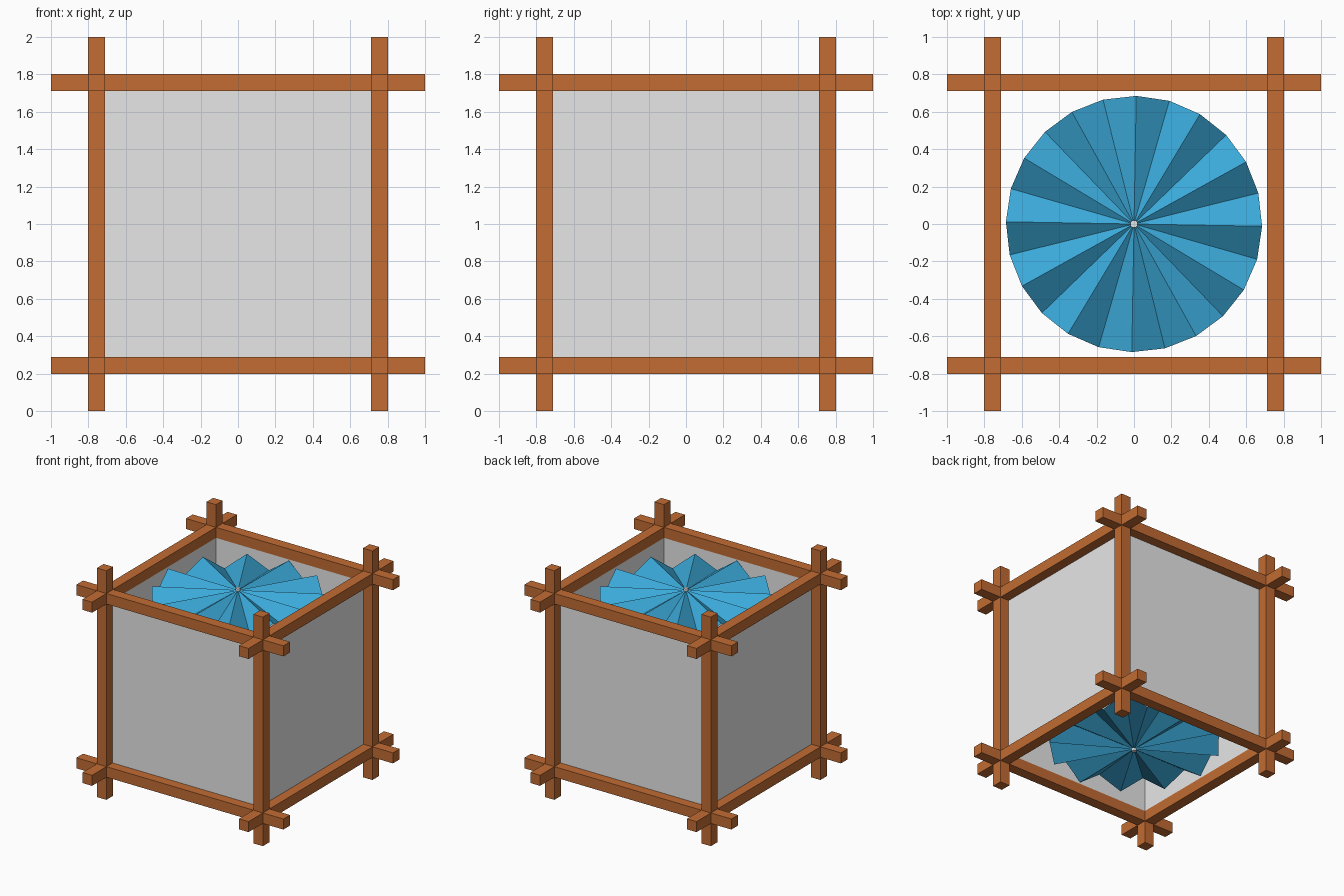
import bpy, bmesh, math

if "Cube" in bpy.data.objects:
    bpy.data.objects.remove(bpy.data.objects["Cube"])


def material(name, rgb):
    m = bpy.data.materials.new(name)
    m.diffuse_color = (*rgb, 1.0)
    m.use_nodes = True
    m.node_tree.nodes["Principled BSDF"].inputs["Base Color"].default_value = m.diffuse_color
    return m


WOOD = material("brown wood", (0.539, 0.150, 0.033))
PAPER = material("pale paper", (0.80, 0.80, 0.80))
BLUE = material("blue pleats", (0.044, 0.402, 0.701))


def finish(bm, name, mat):
    mesh = bpy.data.meshes.new(name)
    bm.to_mesh(mesh)
    bm.free()
    mesh.materials.append(mat)
    obj = bpy.data.objects.new(name, mesh)
    bpy.context.collection.objects.link(obj)
    return obj


def box(name, centre, size, mat):
    bm = bmesh.new()
    bmesh.ops.create_cube(bm, size=1)
    for v in bm.verts:
        v.co = [c + s * k for c, s, k in zip(centre, size, v.co)]
    return finish(bm, name, mat)


# Frame: four crossing beams along each axis, overshooting the corners
T, OFF = 0.092, 0.756
for axis, label in enumerate(("cross_beam", "side_beam", "post")):
    for a in (-1, 1):
        for b in (-1, 1):
            centre = [a * OFF, b * OFF]
            centre.insert(axis, 0)
            centre[2] += 1
            size = [T, T, T]
            size[axis] = 2
            box(label, centre, size, WOOD)

# Paper walls set at the inner edge of the frame
W = 2 * OFF - 0.06
for s in (-1, 1):
    box("wall_panel", (0, s * 0.714, 1), (W, 0.005, W), PAPER)
    box("wall_panel", (s * 0.714, 0, 1), (0.005, W, W), PAPER)


# Pleated fan discs closing the top and the bottom, mirrored about mid height
def fan(name, side):
    folds, radius, rim, drop = 24, 0.685, 0.715, 0.125
    bm = bmesh.new()
    hub = bm.verts.new((0, 0, 1 + side * rim))
    ring = []
    for i in range(folds):
        a = math.radians(-1 + i * 360 / folds)
        z = rim - (drop if i % 2 else 0)
        ring.append(bm.verts.new((radius * math.cos(a), radius * math.sin(a), 1 + side * z)))
    for i in range(folds):
        f = bm.faces.new((hub, ring[i], ring[(i + 1) % folds]))
        if side < 0:
            f.normal_flip()
    return finish(bm, name, BLUE)


fan("top_fan", 1)
fan("bottom_fan", -1)

# Thin rod joining the fan centres
bm = bmesh.new()
bmesh.ops.create_cone(bm, cap_ends=True, segments=12, radius1=0.02, radius2=0.02, depth=1.47)
bmesh.ops.translate(bm, vec=(0, 0, 1), verts=bm.verts)
finish(bm, "centre_rod", PAPER)
